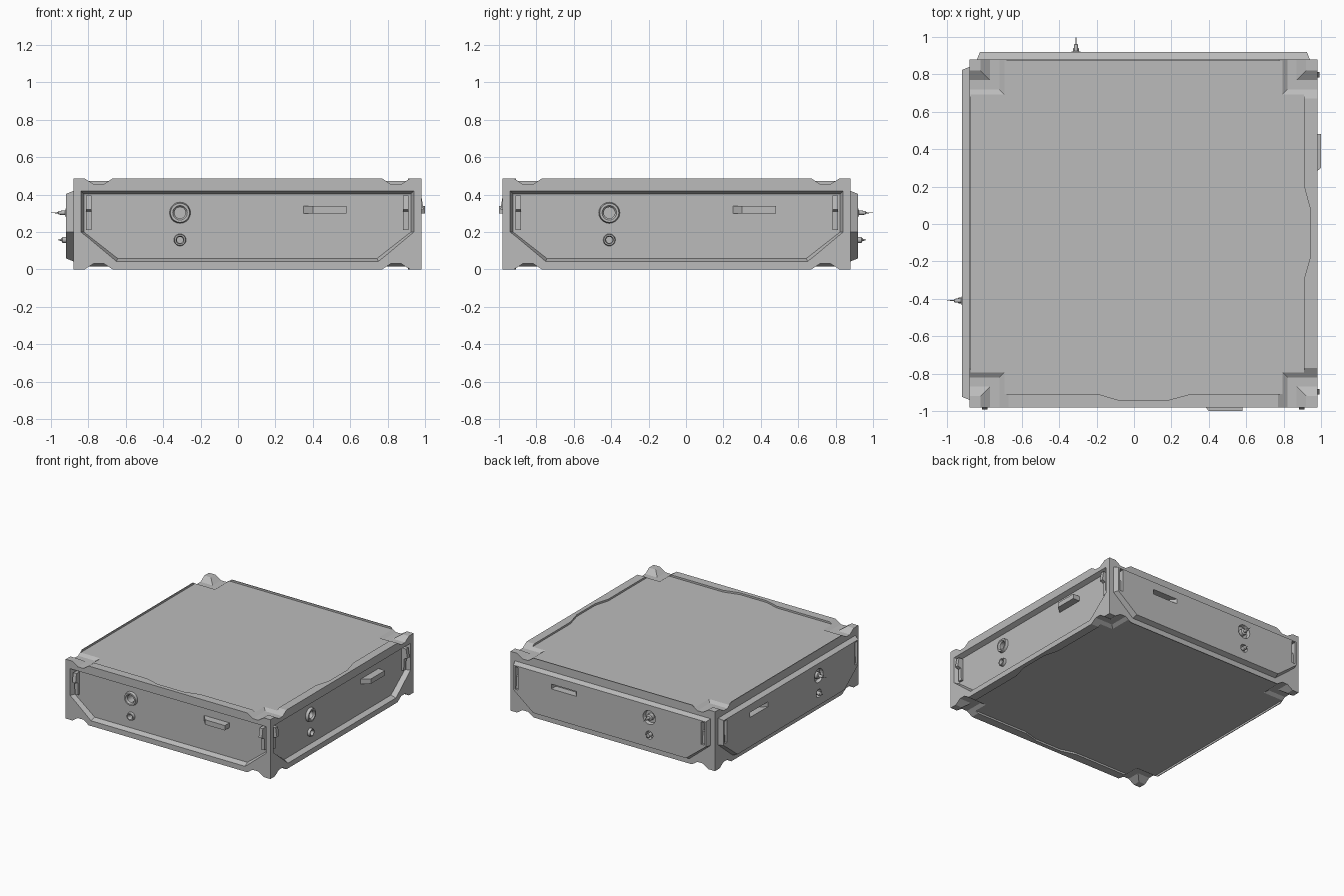
import bpy, bmesh, math
from mathutils import Matrix, Vector

cube = bpy.data.objects.get("Cube")
if cube:
    bpy.data.objects.remove(cube, do_unlink=True)

CX, CY, HALF, TOP = 0.05, -0.05, 0.93, 0.487

grey = bpy.data.materials.new("plain grey")
grey.use_nodes = True
GREY = (0.5, 0.5, 0.5, 1)
grey.diffuse_color = GREY
grey.node_tree.nodes["Principled BSDF"].inputs["Base Color"].default_value = GREY


def make(name, bm, matrix=Matrix()):
    bmesh.ops.transform(bm, matrix=matrix, verts=bm.verts)
    bmesh.ops.recalc_face_normals(bm, faces=bm.faces)
    mesh = bpy.data.meshes.new(name)
    bm.to_mesh(mesh)
    bm.free()
    mesh.materials.append(grey)
    obj = bpy.data.objects.new(name, mesh)
    bpy.context.collection.objects.link(obj)
    return obj


def loft(name, ring_a, ring_b, matrix=Matrix()):
    """Solid between two matching rings of points."""
    bm = bmesh.new()
    a = [bm.verts.new(p) for p in ring_a]
    b = [bm.verts.new(p) for p in ring_b]
    bm.faces.new(a)
    bm.faces.new(b[::-1])
    for i in range(len(a)):
        j = (i + 1) % len(a)
        bm.faces.new((a[i], a[j], b[j], b[i]))
    return make(name, bm, matrix)


def lathe(name, profile, u, z, matrix, closed=False, sides=20):
    """Turn (radius, y) points about an axis along y."""
    bm = bmesh.new()
    verts = [bm.verts.new((r, y, 0)) for r, y in profile]
    edges = [bm.edges.new(p) for p in zip(verts, verts[1:])]
    if closed:
        edges.append(bm.edges.new((verts[-1], verts[0])))
    bmesh.ops.spin(bm, geom=verts + edges, cent=(0, 0, 0), axis=(0, 1, 0),
                   angle=2 * math.pi, steps=sides)
    bmesh.ops.remove_doubles(bm, verts=bm.verts, dist=0.0001)
    return make(name, bm, matrix @ Matrix.Translation((u, 0, z)))


def cut(obj, cutters):
    for c in cutters:
        mod = obj.modifiers.new("cut", 'BOOLEAN')
        mod.operation = 'DIFFERENCE'
        mod.solver = 'EXACT'
        mod.object = c
    graph = bpy.context.evaluated_depsgraph_get()
    mesh = bpy.data.meshes.new_from_object(obj.evaluated_get(graph))
    obj.modifiers.clear()
    obj.data = mesh


def square(x, y, sx, sy, size, z, out=0.0):
    """Square reaching inward from a corner of the tile."""
    x0, x1 = x + sx * out, x - sx * size
    y0, y1 = y + sy * out, y - sy * size
    return [(x0, y0, z), (x1, y0, z), (x1, y1, z), (x0, y1, z)]


def panel_ring(inset, y):
    """Side panel outline with its two lower corners cut off."""
    w, foot, top, low, knee = 0.89 - inset, 0.70 - inset * 0.4, 0.42 - inset, 0.043 + inset, 0.20
    return [(-w, y, top), (-w, y, knee), (-foot, y, low),
            (foot, y, low), (w, y, knee), (w, y, top)]


def handle(name, m):
    prof = [(0.30, 0.05), (0.30, 0.04), (0.35, -0.02), (0.53, -0.02), (0.53, 0.05)]
    return loft(name, [(u, y, 0.30) for u, y in prof], [(u, y, 0.34) for u, y in prof], m)


def clip(name, side, m):
    prof = [(0.05, 0.21), (0.022, 0.21), (0.018, 0.31), (-0.012, 0.32), (0, 0.395), (0.05, 0.395)]
    return loft(name, [(side * 0.832, y, z) for y, z in prof],
                [(side * 0.862, y, z) for y, z in prof], m)


# Main block
lo_x, hi_x, lo_y, hi_y = CX - HALF, CX + HALF, CY - HALF, CY + HALF
outline = [(lo_x, lo_y), (hi_x, lo_y), (hi_x, hi_y), (lo_x, hi_y)]
body = loft("body", [(x, y, 0) for x, y in outline], [(x, y, TOP) for x, y in outline])
cutters = []

# Sunken floor on top and bottom, with a wavy rim on two sides
wave = [(-0.92, 0.86), (-0.24, 0.86), (-0.12, 0.895), (0.12, 0.895), (0.25, 0.86)]
floor = [(CX + u, CY - d) for u, d in wave] + [(CX + 0.86, CY - 0.86)]
floor += [(CX + d, CY + u) for u, d in wave[1:]]
floor += [(CX + 0.86, hi_y - 0.006), (lo_x + 0.006, hi_y - 0.006)]
floor[0] = (lo_x + 0.006, CY - 0.86)
for z0, z1 in ((TOP - 0.015, TOP + 0.02), (-0.02, 0.015)):
    cutters.append(loft("floor_cutter", [(x, y, z0) for x, y in floor],
                        [(x, y, z1) for x, y in floor]))

# Corner grooves around small tapered posts
for sx in (-1, 1):
    for sy in (-1, 1):
        for level in ("top", "bottom"):
            def at(depth):
                return TOP - depth if level == "top" else depth
            x, y = CX + sx * HALF, CY + sy * HALF
            cutters.append(loft("groove_cutter", square(x, y, sx, sy, 0.16, at(0.033), 0.02),
                                square(x, y, sx, sy, 0.225, at(-0.01), 0.02)))
            loft(level + "_corner_post", square(x, y, sx, sy, 0.11, at(0.033)),
                 square(x, y, sx, sy, 0.06, at(0)))

turn = Matrix.Rotation(math.pi / 2, 4, 'Z')
sockets = {"front": Matrix.Translation((CX, lo_y, 0)),
           "left": Matrix.Translation((hi_x, CY, 0)) @ turn}
plugs = {"back": Matrix.Translation((CX, hi_y, 0)),
         "right": Matrix.Translation((lo_x, CY, 0)) @ turn}
RINGS = ((0.303, 0.057, 0.03), (0.158, 0.033, 0.017))

# Socket sides: sunken panel, socket rings, handle and clips
for side, m in sockets.items():
    cutters.append(loft("recess_cutter", panel_ring(-0.004, -0.01), panel_ring(0.016, 0.04), m))
    for z, outer, inner in RINGS:
        cutters.append(lathe("hole_cutter", [(0, 0.02), (inner, 0.02), (inner, 0.13), (0, 0.13)],
                             -0.36, z, m))
        lathe(side + "_socket_ring",
              [(outer, 0.042), (outer * 0.9, 0.018), (inner * 1.3, 0.018),
               (inner, 0.03), (inner, 0.042)], -0.36, z, m, closed=True)
    handle(side + "_handle", m)
    for s in (-1, 1):
        clip(side + "_clip", s, m)

# Plug sides: raised panel with matching slots and pins
for side, m in plugs.items():
    panel = loft(side + "_panel", panel_ring(0, 0), panel_ring(0.016, 0.04), m)
    slots = [handle("slot_cutter", m)] + [clip("slot_cutter", s, m) for s in (-1, 1)]
    for z, outer, inner in RINGS:
        slots.append(lathe("ring_cutter", [(0, 0.06), (outer, 0.06), (outer, 0.042),
                                           (outer * 0.9, 0.012), (0, 0.012)], -0.36, z, m))
    cut(panel, slots)
    cutters += slots
    lathe(side + "_large_pin", [(0, 0.005), (0.028, 0.005), (0.026, 0.04), (0.012, 0.045),
                                (0.01, 0.08), (0.003, 0.083), (0.002, 0.115), (0, 0.12)],
          -0.36, RINGS[0][0], m)
    lathe(side + "_small_pin", [(0, 0.005), (0.016, 0.005), (0.016, 0.058),
                                (0.007, 0.064), (0, 0.085)], -0.36, RINGS[1][0], m)

cut(body, cutters)
for c in cutters:
    bpy.data.objects.remove(c, do_unlink=True)

# Smooth the turned parts only
bpy.ops.object.select_all(action='DESELECT')
for obj in bpy.context.collection.objects:
    if "_pin" in obj.name or "_socket_ring" in obj.name:
        obj.select_set(True)
        bpy.context.view_layer.objects.active = obj
bpy.ops.object.shade_smooth_by_angle(angle=math.radians(35))
